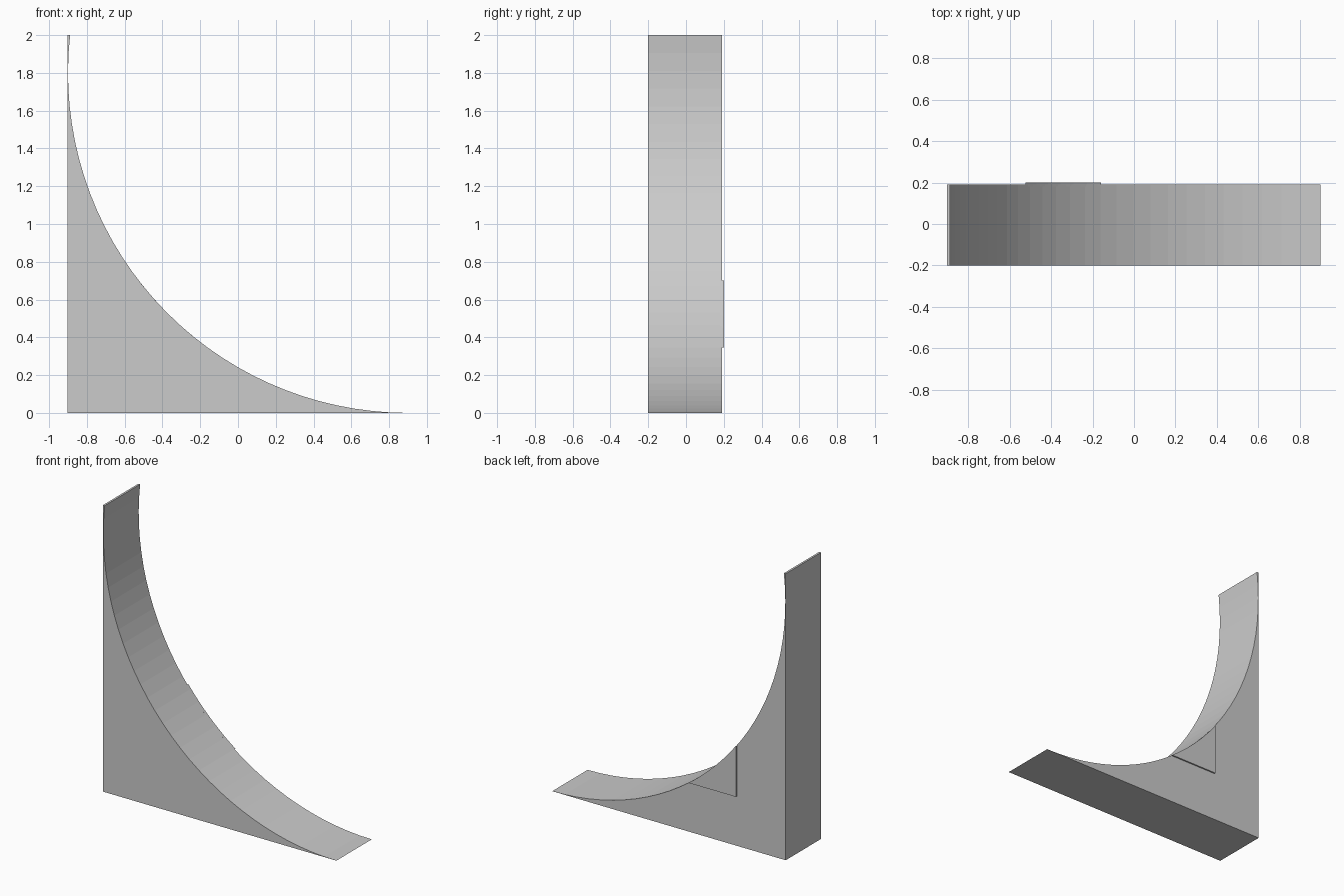
import bpy, bmesh
from math import sin, cos, asin, acos, radians

if "Cube" in bpy.data.objects:
    bpy.data.objects.remove(bpy.data.objects["Cube"])

R, CX, CZ = 1.8, 0.9, 1.8   # circle that scoops out the curved face


def arc(a0, a1, n):
    """Points on the scoop; angle 0 is the far left, 90 degrees is the bottom."""
    pts = []
    for i in range(n + 1):
        a = a0 + (a1 - a0) * i / n
        pts.append((CX - R * cos(a), CZ - R * sin(a)))
    return pts


def extrude_profile(name, profile, y0, y1):
    bm = bmesh.new()
    face = bm.faces.new([bm.verts.new((x, y0, z)) for x, z in profile])
    res = bmesh.ops.extrude_face_region(bm, geom=[face])
    verts = [v for v in res["geom"] if isinstance(v, bmesh.types.BMVert)]
    bmesh.ops.translate(bm, verts=verts, vec=(0, y1 - y0, 0))
    bmesh.ops.recalc_face_normals(bm, faces=bm.faces)
    mesh = bpy.data.meshes.new(name)
    bm.to_mesh(mesh)
    bm.free()
    obj = bpy.data.objects.new(name, mesh)
    bpy.context.collection.objects.link(obj)
    return obj


# Main curved wedge, with the scoop running slightly past vertical at the top
scoop = arc(-asin((2 - CZ) / R), radians(90), 32)
extrude_profile("curved_wedge", [(-0.903, 0), (-0.903, 2)] + scoop, -0.2, 0.19)

# Thin raised panel on the back, trimmed by the same curve
px, pz = -0.525, 0.345
panel_arc = arc(acos((CX - px) / R), asin((CZ - pz) / R), 6)
extrude_profile("back_panel", [(px, pz)] + panel_arc, 0.18, 0.2)
